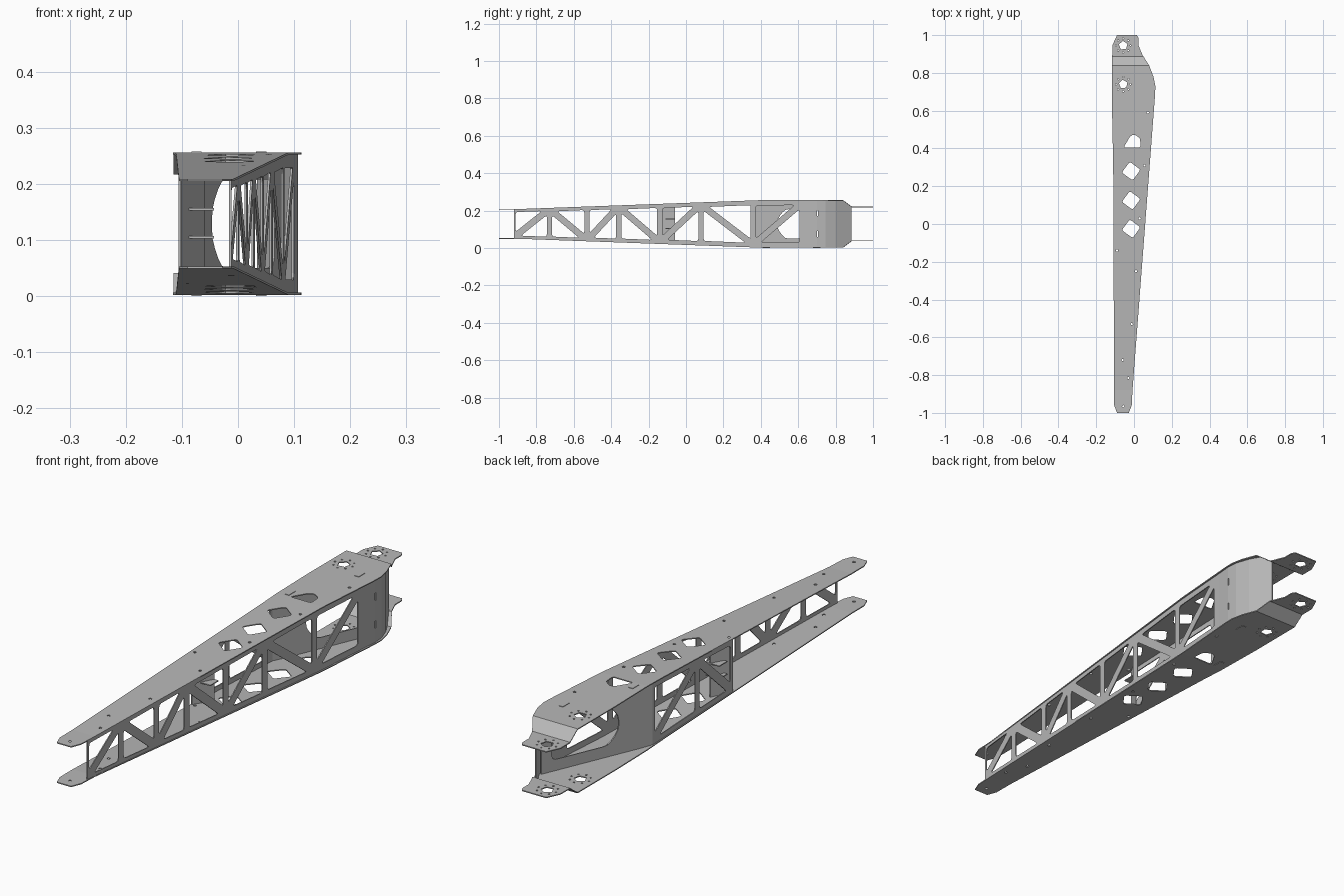
import bpy, bmesh, math
from mathutils import Vector

cube = bpy.data.objects.get("Cube")
if cube:
    bpy.data.objects.remove(cube, do_unlink=True)

H = 0.258          # overall height, parts mirror about its middle
T = 0.004          # sheet thickness

steel = bpy.data.materials.new("bare grey metal")
steel.use_nodes = True
grey = (0.48, 0.48, 0.48, 1)
steel.diffuse_color = grey
steel.node_tree.nodes["Principled BSDF"].inputs["Base Color"].default_value = grey

# Bend lines of each sheet: (y, height) for plates and (y, x) for walls
PLATE = [(-1, .207), (-.88, .207), (.4, .254), (.84, .254), (.887, .219), (1, .219)]
OUTER = [(-.92, -.014), (.64, .1), (.70, .105), (.745, .102), (.80, .083), (.885, .036)]
INNER = [(-.14, -.104), (.36, -.104), (.79, .08)]
FLANGE = [(-.138, -.104), (-.06, -.062)]


def along(path, y):
    """Straight-line interpolation along a bend path."""
    for (y0, v0), (y1, v1) in zip(path, path[1:]):
        if y <= y1:
            break
    return v0 + (v1 - v0) * (y - y0) / (y1 - y0)


def top(y):
    return along(PLATE, y)


def ring(x, y, r, n, turn=0.0):
    return [(x + r * math.cos(turn + i * math.tau / n),
             y + r * math.sin(turn + i * math.tau / n)) for i in range(n)]


def rounded(pts, r=.012):
    """Soften each corner of a polygon with a short three-point curve."""
    out = []
    for i, p in enumerate(pts):
        p = Vector(p)
        a, b = Vector(pts[i - 1]) - p, Vector(pts[(i + 1) % len(pts)]) - p
        a, b = (v.normalized() * min(r, v.length * .4) for v in (a, b))
        out += [p + a, p + (a + b) * .25, p + b]
    return out


def sheet(name, outline, holes, bends, fold):
    """Cut a flat sheet with holes, score it at the bend lines and fold it."""
    cu = bpy.data.curves.new(name, 'CURVE')
    cu.dimensions = '2D'
    cu.fill_mode = 'BOTH'
    cu.extrude = T / 2
    for loop in [outline] + holes:
        s = cu.splines.new('POLY')
        s.points.add(len(loop) - 1)
        for pt, (u, v) in zip(s.points, loop):
            pt.co = (u, v, 0, 1)
        s.use_cyclic_u = True
    flat = bpy.data.objects.new(name + " blank", cu)
    bpy.context.collection.objects.link(flat)
    dg = bpy.context.evaluated_depsgraph_get()
    me = bpy.data.meshes.new_from_object(flat.evaluated_get(dg))
    bpy.data.objects.remove(flat, do_unlink=True)
    bm = bmesh.new()
    bm.from_mesh(me)
    bmesh.ops.remove_doubles(bm, verts=bm.verts, dist=1e-5)
    axis, values = bends
    for b in values:
        co, no = Vector((0, 0, 0)), Vector((0, 0, 0))
        co[axis], no[axis] = b, 1
        bmesh.ops.bisect_plane(bm, geom=bm.verts[:] + bm.edges[:] + bm.faces[:],
                               plane_co=co, plane_no=no)
    for v in bm.verts:
        v.co = fold(*v.co)
    bmesh.ops.recalc_face_normals(bm, faces=bm.faces)
    bm.to_mesh(me)
    bm.free()
    me.name = name
    me.materials.clear()
    me.materials.append(steel)
    for p in me.polygons:
        p.use_smooth = False
        p.material_index = 0
    ob = bpy.data.objects.new(name, me)
    bpy.context.collection.objects.link(ob)


def wall(name, path, holes):
    """Upright sheet drawn in y and z, filling the height between the plates."""
    y0, y1 = path[0][0], path[-1][0]
    ys = sorted({y0, y1} | {y for y, _ in PLATE if y0 < y < y1})
    outline = [(y, H - top(y)) for y in ys] + [(y, top(y)) for y in reversed(ys)]
    sheet(name, outline, holes, (0, [y for y, _ in path[1:-1]]),
          lambda y, z, t: (along(path, y) + t, y, z))


def truss(stations, rising):
    """Pairs of triangular windows either side of alternating diagonals."""
    out = []
    for a, b in zip(stations, stations[1:]):
        a, b = a + .014, b - .014
        m = .014 + .008 * (a + 1)
        ha, hb = top(a) - m, top(b) - m
        la, lb = H - ha, H - hb
        g = .017 * math.hypot(b - a, ha - la) / (b - a)
        d = g * (b - a) / (ha - la)
        if rising:
            tris = [[(a, la + g), (b - d, hb), (a, ha)],
                    [(a + d, la), (b, lb), (b, hb - g)]]
        else:
            tris = [[(a, la), (b - d, lb), (a, ha - g)],
                    [(a + d, ha), (b, lb + g), (b, hb)]]
        out += [rounded(t) for t in tris]
        rising = not rising
    return out


# Top and bottom plates
outline = [(-.105, -.96), (-.09, -1), (-.028, -1), (-.012, -.96), (-.008, -.88),
           (.112, .69), (.113, .73), (.103, .78), (.08, .84), (.045, .895), (.024, .945),
           (.024, .985), (.015, 1), (-.09, 1), (-.115, .945), (-.116, .6), (-.11, .3)]
cuts = [rounded(ring(-.015, y, .05, 4, .15), .01) for y in (-.025, .125, .28)]
cuts.append(rounded([(-.055, .405), (.035, .405), (.032, .455), (.0, .475), (-.02, .465)], .01))
for hub in (.74, .945):
    cuts.append(ring(-.057, hub, .024, 5, .4))
    cuts += [ring(x, y, .004, 6) for x, y in ring(-.057, hub, .038, 8)]
bolts = [(.073, .59), (.055, .31), (.03, .03), (-.09, -.14), (.01, -.25),
         (-.012, -.53), (-.03, -.815), (-.06, -.72), (-.057, -.965)]
cuts += [ring(x, y, .006, 8) for x, y in bolts]
bends = (1, [y for y, _ in PLATE[1:-1]])
sheet("top_plate", outline, cuts, bends, lambda x, y, t: (x, y, top(y) + t))
sheet("bottom_plate", outline, cuts, bends, lambda x, y, t: (x, y, H - top(y) - t))

# Curved outer wall with its full-length truss and two slots
slots = [[(.70, z), (.706, z), (.706, z + .03), (.70, z + .03)] for z in (.06, .17)]
wall("outer_wall", OUTER,
     truss([-.925, -.73, -.53, -.36, -.14, .08, .36, .62], True) + slots)

# Short inner wall that turns across to meet the outer wall
opening = rounded([(.49, .10), (.53, .05), (.75, .05), (.75, .208), (.53, .208), (.49, .158)], .02)
wall("inner_wall", INNER, truss([-.14, .08, .36], True) + [opening])
wall("front_flange", FLANGE, [])


def box(name, size, at):
    me = bpy.data.meshes.new(name)
    bm = bmesh.new()
    bmesh.ops.create_cube(bm, size=1)
    for v in bm.verts:
        v.co = Vector(a * b for a, b in zip(v.co, size)) + Vector(at)
    bm.to_mesh(me)
    bm.free()
    me.materials.append(steel)
    bpy.context.collection.objects.link(bpy.data.objects.new(name, me))


# Small cross shelves behind the flange
for z in (.105, .155):
    box("cross_shelf", (.06, .05, T), (-.073, -.085, z))

# Locating tabs that poke through both plates
for y in (.43, .70):
    for z in (.002, H - .002):
        box("locating_tab", (.018, .04, T), (along(INNER, y), y, z))
